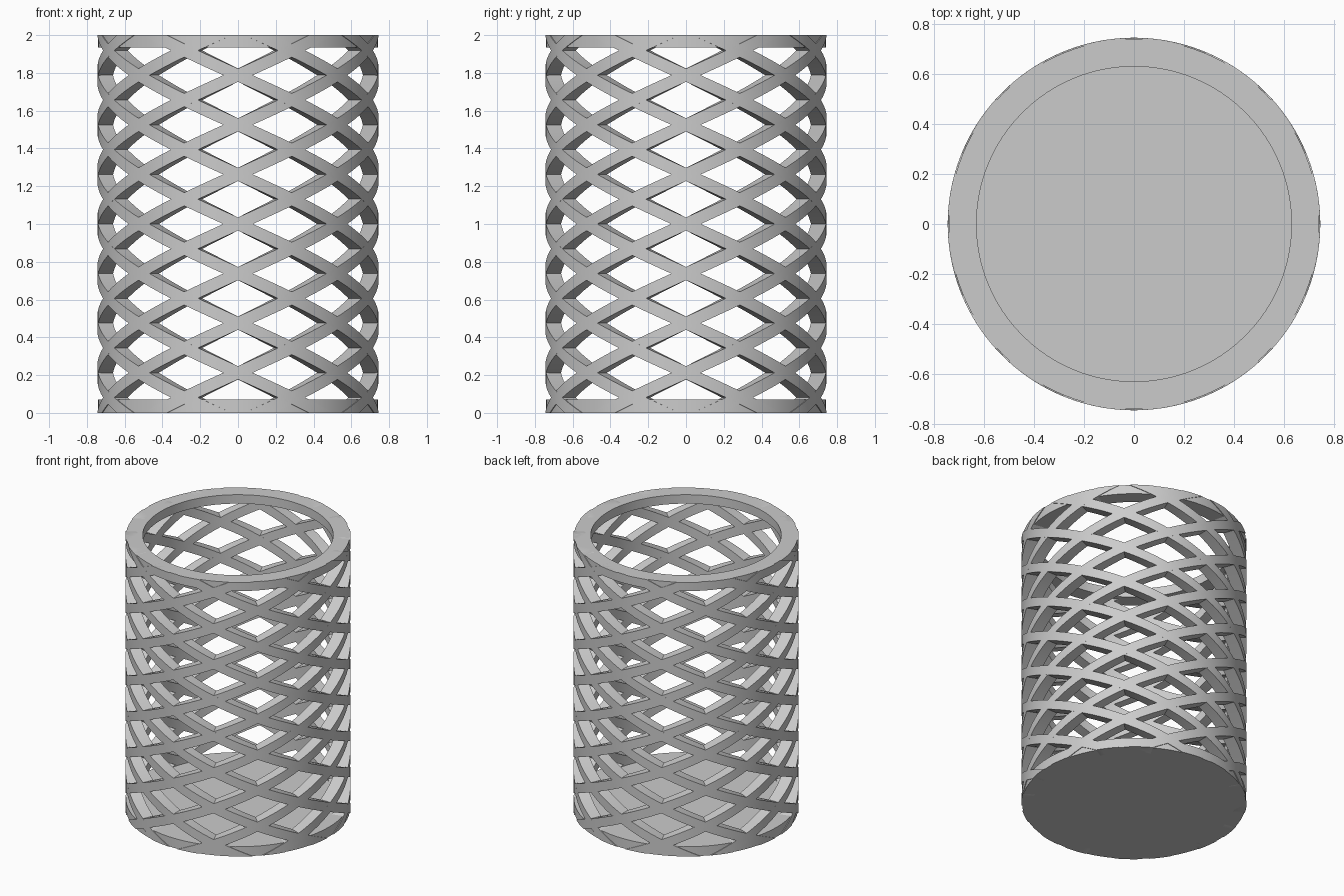
import bpy
import bmesh
import math

if "Cube" in bpy.data.objects:
    bpy.data.objects.remove(bpy.data.objects["Cube"], do_unlink=True)

HEIGHT = 2.0
OUTER, INNER = 0.745, 0.665     # lattice shell radii
RISE = 2.1 / math.tau           # helix climb per radian
HALF = 0.035                    # half the vertical strand thickness
STRANDS = 8

grey = bpy.data.materials.new("grey")
grey.use_nodes = True
grey.diffuse_color = (0.6, 0.6, 0.6, 1)
grey.node_tree.nodes["Principled BSDF"].inputs["Base Color"].default_value = (0.6, 0.6, 0.6, 1)


def finish(name, bm):
    bmesh.ops.recalc_face_normals(bm, faces=bm.faces)
    mesh = bpy.data.meshes.new(name)
    bm.to_mesh(mesh)
    bm.free()
    mesh.materials.append(grey)
    obj = bpy.data.objects.new(name, mesh)
    bpy.context.collection.objects.link(obj)
    bpy.ops.object.select_all(action='DESELECT')
    obj.select_set(True)
    bpy.context.view_layer.objects.active = obj
    bpy.ops.object.shade_smooth_by_angle(angle=math.radians(30))
    return obj


def lathe(name, profile, steps=96):
    """Spin a closed (radius, height) profile around the z axis."""
    bm = bmesh.new()
    verts = [bm.verts.new((r, 0, z)) for r, z in profile]
    edges = [bm.edges.new((a, b)) for a, b in zip(verts, verts[1:])]
    if profile[0][0] > 0:
        edges.append(bm.edges.new((verts[-1], verts[0])))
    bmesh.ops.spin(bm, geom=verts + edges, cent=(0, 0, 0), axis=(0, 0, 1),
                   angle=math.tau, steps=steps)
    bmesh.ops.remove_doubles(bm, verts=bm.verts, dist=1e-5)
    return finish(name, bm)


def strand(name, hand, index, steps=112):
    """One helical bar of rectangular section, trimmed flat at both ends."""
    bm = bmesh.new()
    start = -math.pi / 2 + index * math.tau / STRANDS
    reach = (HEIGHT / 2 + 0.1) / RISE
    rings = []
    for i in range(steps + 1):
        turn = reach * (2 * i / steps - 1)
        angle = start + hand * turn
        z = HEIGHT / 2 + turn * RISE
        rings.append([bm.verts.new((r * math.cos(angle), r * math.sin(angle), z + dz))
                      for r, dz in ((OUTER, -HALF), (OUTER, HALF), (INNER, HALF), (INNER, -HALF))])
    for a, b in zip(rings, rings[1:]):
        for j in range(4):
            k = (j + 1) % 4
            bm.faces.new((a[j], a[k], b[k], b[j]))
    for z, normal in ((0.0, -1), (HEIGHT, 1)):
        cut = bmesh.ops.bisect_plane(bm, geom=bm.verts[:] + bm.edges[:] + bm.faces[:],
                                     plane_co=(0, 0, z), plane_no=(0, 0, normal), clear_outer=True)
        rim = [e for e in cut["geom_cut"] if isinstance(e, bmesh.types.BMEdge)]
        bmesh.ops.holes_fill(bm, edges=rim, sides=0)
    return finish(name, bm)


# Solid floor and open top rim
lathe("base_disc", [(0, 0), (0.74, 0), (0.74, 0.07), (0, 0.07)])
lathe("top_rim", [(0.63, 1.935), (0.74, 1.935), (0.74, HEIGHT), (0.63, HEIGHT)])

# Two opposing sets of helical bars form the diamond lattice
for hand, side in ((1, "rising_left"), (-1, "rising_right")):
    for n in range(STRANDS):
        strand(f"lattice_bar_{side}_{n + 1}", hand, n)
